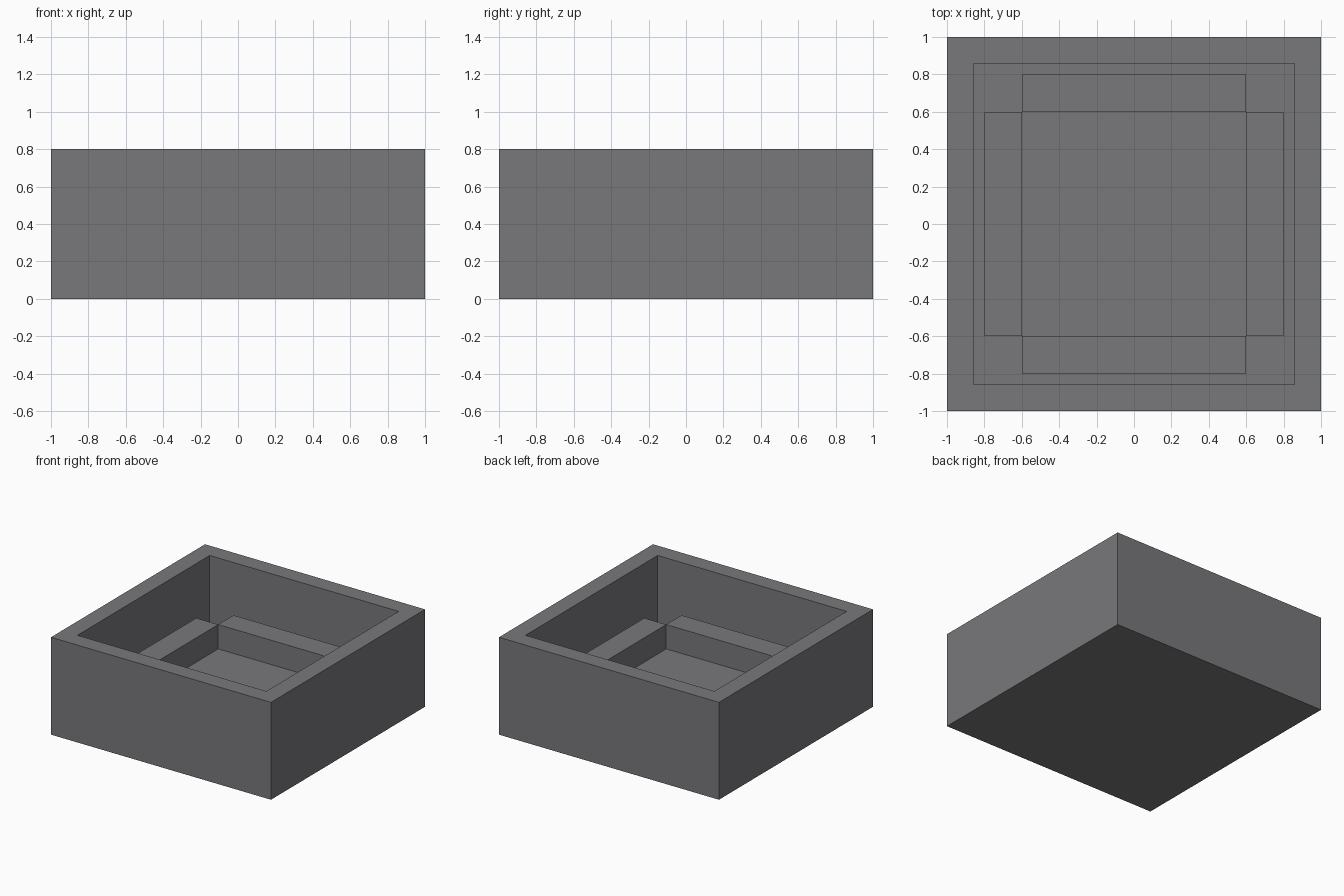
import bpy
import bmesh
from math import pi
from mathutils import Matrix, Vector

cube = bpy.data.objects.get("Cube")
if cube:
    bpy.data.objects.remove(cube, do_unlink=True)

HEIGHT, FLOOR, LEDGE_TOP = 0.8, 0.2, 0.4
WALL = 0.2

# Single grey material
grey = bpy.data.materials.new("stone_grey")
grey.use_nodes = True
colour = (0.19, 0.185, 0.195, 1)
grey.diffuse_color = colour
grey.node_tree.nodes["Principled BSDF"].inputs["Base Color"].default_value = colour


def add_box(bm, low, high):
    low, high = Vector(low), Vector(high)
    matrix = Matrix.Translation((low + high) / 2) @ Matrix.Diagonal((*(high - low), 1))
    bmesh.ops.create_cube(bm, size=1, matrix=matrix)


def finish(bm, name):
    bmesh.ops.recalc_face_normals(bm, faces=bm.faces)
    mesh = bpy.data.meshes.new(name)
    bm.to_mesh(mesh)
    bm.free()
    mesh.materials.append(grey)
    obj = bpy.data.objects.new(name, mesh)
    bpy.context.collection.objects.link(obj)
    return obj


# Tray: a block whose top is inset and pushed down to the floor
bm = bmesh.new()
add_box(bm, (-1, -1, 0), (1, 1, HEIGHT))
top = max(bm.faces, key=lambda f: f.calc_center_median().z)
bmesh.ops.inset_region(bm, faces=[top], thickness=WALL)
pushed = bmesh.ops.extrude_face_region(bm, geom=[top])
verts = [v for v in pushed["geom"] if isinstance(v, bmesh.types.BMVert)]
bmesh.ops.translate(bm, verts=verts, vec=(0, 0, FLOOR - HEIGHT))
if top.is_valid:
    bmesh.ops.delete(bm, geom=[top], context='FACES_ONLY')
finish(bm, "tray")

# Four ledges along the inner walls, leaving the corners open
outer = 1 - WALL
inner = outer - 0.2
for i, side in enumerate(("front", "left", "back", "right")):
    bm = bmesh.new()
    add_box(bm, (-inner, -outer, FLOOR), (inner, -inner, LEDGE_TOP))
    bmesh.ops.rotate(bm, verts=bm.verts, matrix=Matrix.Rotation(i * pi / 2, 3, 'Z'))
    finish(bm, side + "_ledge")
